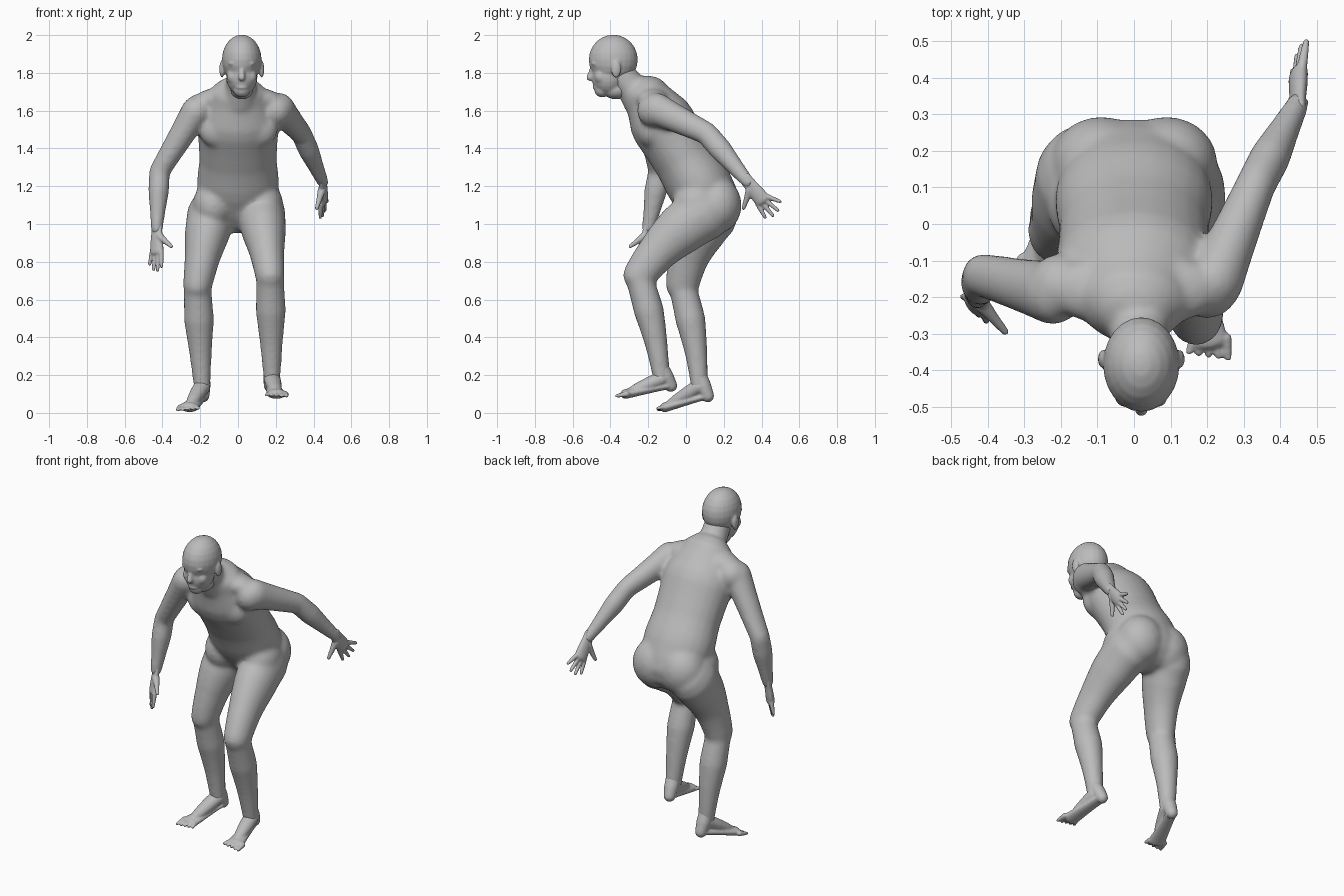
import bpy, bmesh, math
from mathutils import Vector, Matrix

cube = bpy.data.objects.get("Cube")
if cube:
    bpy.data.objects.remove(cube, do_unlink=True)

GREY = (0.5, 0.5, 0.5, 1)
clay = bpy.data.materials.new("grey_clay")
clay.use_nodes = True
clay.diffuse_color = GREY
clay.node_tree.nodes["Principled BSDF"].inputs["Base Color"].default_value = GREY
SEGMENTS = 24
STEPS = 12


def blend(values, t):
    """Value at fraction t along evenly spaced values."""
    place = t * (len(values) - 1)
    index = min(int(place), len(values) - 2)
    part = place - index
    return values[index] * (1 - part) + values[index + 1] * part


def bone(bm, start, end, widths, flat=1.0, side=(1, 0, 0), bow=(0, 0, 0)):
    """Closed loft of ellipses from start to end, bowed at the middle, with round ends."""
    start, end, bow = Vector(start), Vector(end), Vector(bow)

    def point(t):
        return start.lerp(end, t) + bow * (4 * t * (1 - t))

    def tangent(t):
        return (end - start + bow * (4 - 8 * t)).normalized()

    # centre, direction and half width of each ring
    stations = []
    for step in range(STEPS + 1):
        t = step / STEPS
        stations.append((point(t), tangent(t), blend(widths, t)))

    def rounding(station, sign):
        centre, along, width = station
        reach = along * sign * width * min(flat, 1)
        return [(centre + reach * math.sin(u), along, width * math.cos(u)) for u in (0.5, 1, 1.4)]

    stations = rounding(stations[0], -1)[::-1] + stations + rounding(stations[-1], 1)

    rings = []
    for centre, along, width in stations:
        across = Vector(side)
        across = (across - along * across.dot(along)).normalized()
        deep = along.cross(across) * flat
        angles = [math.tau * k / SEGMENTS for k in range(SEGMENTS)]
        rings.append([bm.verts.new(centre + (across * math.cos(u) + deep * math.sin(u)) * width)
                      for u in angles])
    for lower, upper in zip(rings, rings[1:]):
        for k in range(SEGMENTS):
            n = (k + 1) % SEGMENTS
            bm.faces.new((lower[k], lower[n], upper[n], upper[k]))
    bm.faces.new(rings[0][::-1])
    bm.faces.new(rings[-1])


def lump(bm, centre, radii):
    """Ellipsoid muscle or facial feature."""
    matrix = Matrix.Translation(centre) @ Matrix.Diagonal((*radii, 1))
    bmesh.ops.create_uvsphere(bm, u_segments=SEGMENTS, v_segments=STEPS, radius=1, matrix=matrix)


def finish(bm, name, voxel, smoothing):
    """Fuse the overlapping shapes into one smooth skin."""
    mesh = bpy.data.meshes.new(name)
    bm.to_mesh(mesh)
    bm.free()
    mesh.materials.append(clay)
    part = bpy.data.objects.new(name, mesh)
    bpy.context.collection.objects.link(part)
    fuse = part.modifiers.new("fuse", 'REMESH')
    fuse.mode = 'VOXEL'
    fuse.voxel_size = voxel
    fuse.use_smooth_shade = True
    soften = part.modifiers.new("soften", 'SMOOTH')
    soften.factor = 0.5
    soften.iterations = smoothing


def leg(bm, hip, knee, ankle):
    """Thigh bowed forward and calf bowed back."""
    bone(bm, hip, knee, (.13, .118, .093, .077), flat=1.15, bow=(0, -.02, .02))
    bone(bm, knee, ankle, (.073, .08, .06, .045), bow=(0, .015, 0))


def arm(bm, shoulder, elbow, wrist):
    """Upper arm and tapering forearm."""
    bone(bm, shoulder, elbow, (.08, .07, .062, .055), flat=1.1)
    bone(bm, elbow, wrist, (.055, .056, .043, .032), flat=1.1)


def hand(name, wrist, reach, thumbward, spread):
    """Palm, four fanned fingers counted from the thumb side, and thumb."""
    bm = bmesh.new()
    wrist, reach, thumbward = Vector(wrist), Vector(reach), Vector(thumbward)
    knuckles = wrist + reach * .12
    bone(bm, wrist - reach * .03, knuckles, (.034, .036, .042, .044), flat=.55, side=thumbward)
    for i in range(4):
        base = knuckles + thumbward * .022 * (1.5 - i)
        length = .1 - .012 * (i - 1.3) ** 2
        tip = knuckles + reach * length + thumbward * spread * (1.2 - i)
        bone(bm, base, tip, (.014, .012, .009), side=thumbward)
    base = wrist.lerp(knuckles, .3) + thumbward * .02
    tip = wrist + reach * .09 + thumbward * .11
    bone(bm, base, tip, (.022, .015, .01), side=reach.cross(thumbward))
    finish(bm, name, .005, 3)


def foot(name, ankle, heel, ball, inward):
    """Heel, sole, instep and a row of toes from big to little."""
    bm = bmesh.new()
    ankle, heel, ball = Vector(ankle), Vector(heel), Vector(ball)
    forward = (ball - heel).normalized()
    row = forward.cross((0, 0, inward)).normalized()
    bone(bm, heel, ball, (.034, .037, .044, .052), flat=.5)
    bone(bm, ankle, ball, (.045, .042, .035, .02), flat=.9)
    bone(bm, ankle + Vector((0, 0, .05)), heel, (.043, .042, .034))
    for i in range(5):
        base = ball + row * .023 * (i - 2)
        tip = base + forward * (.055 - .008 * i) + row * .003 * i
        bone(bm, base, tip, (.013 if i else .018, .01), flat=.9)
    finish(bm, name, .006, 4)


# Torso leaning forward, with neck
body = bmesh.new()
bone(body, (0, .13, 1.11), (0, -.2, 1.66), (.2, .22, .205, .21, .22, .16), flat=.8)
bone(body, (.01, -.24, 1.66), (.02, -.35, 1.8), (.1, .08, .077))
for s in (-1, 1):
    lump(body, (s * .1, -.19, 1.5), (.11, .07, .1))      # chest
    lump(body, (s * .09, .165, 1.1), (.14, .13, .15))    # buttock
    lump(body, (s * .13, .06, 1.1), (.11, .13, .13))     # hip
    lump(body, (s * .2, -.17, 1.6), (.09, .09, .09))     # shoulder
    lump(body, (s * .1, -.18, 1.66), (.13, .09, .06))    # neck muscle

# Limbs
left_ankle, right_ankle = (.18, -.13, .18), (-.19, .07, .14)
left_wrist, right_wrist = (.45, .33, 1.22), (-.43, -.2, .97)
leg(body, (.12, .1, 1.06), (.17, -.25, .72), left_ankle)
leg(body, (-.14, .13, 1.05), (-.215, -.02, .67), right_ankle)
arm(body, (.22, -.16, 1.61), (.335, .11, 1.48), left_wrist)
arm(body, (-.22, -.19, 1.6), (-.415, -.14, 1.28), right_wrist)
finish(body, "body", .01, 24)

hand("left_hand", left_wrist, (0, .62, -.78), (-.3, -.74, -.6), .04)
hand("right_hand", right_wrist, (0, -.2, -.98), (.7, -.7, 0), .03)
foot("left_foot", left_ankle, (.17, -.08, .145), (.205, -.32, .1), 1)
foot("right_foot", right_ankle, (-.185, .115, .09), (-.26, -.11, .03), -1)

# Head with face and ears
head = bmesh.new()
MIDDLE = .02
lump(head, (MIDDLE, -.385, 1.87), (.105, .13, .132))     # skull
lump(head, (MIDDLE, -.41, 1.78), (.083, .09, .1))        # jaw
lump(head, (MIDDLE, -.445, 1.71), (.045, .04, .04))      # chin
lump(head, (MIDDLE, -.37, 1.71), (.06, .07, .05))        # throat
bone(head, (MIDDLE, -.49, 1.84), (MIDDLE, -.51, 1.775), (.012, .014, .018))    # nose
for height in (1.722, 1.74):
    lump(head, (MIDDLE, -.48, height), (.03, .014, .009))      # lip
for s in (-1, 1):
    lump(head, (MIDDLE + s * .037, -.483, 1.85), (.035, .02, .012))    # brow
    lump(head, (MIDDLE + s * .037, -.474, 1.825), (.018, .015, .01))   # eye
    lump(head, (MIDDLE + s * .045, -.45, 1.78), (.035, .035, .04))     # cheek
    lump(head, (MIDDLE + s * .105, -.37, 1.82), (.014, .026, .046))    # ear
finish(head, "head", .006, 7)
